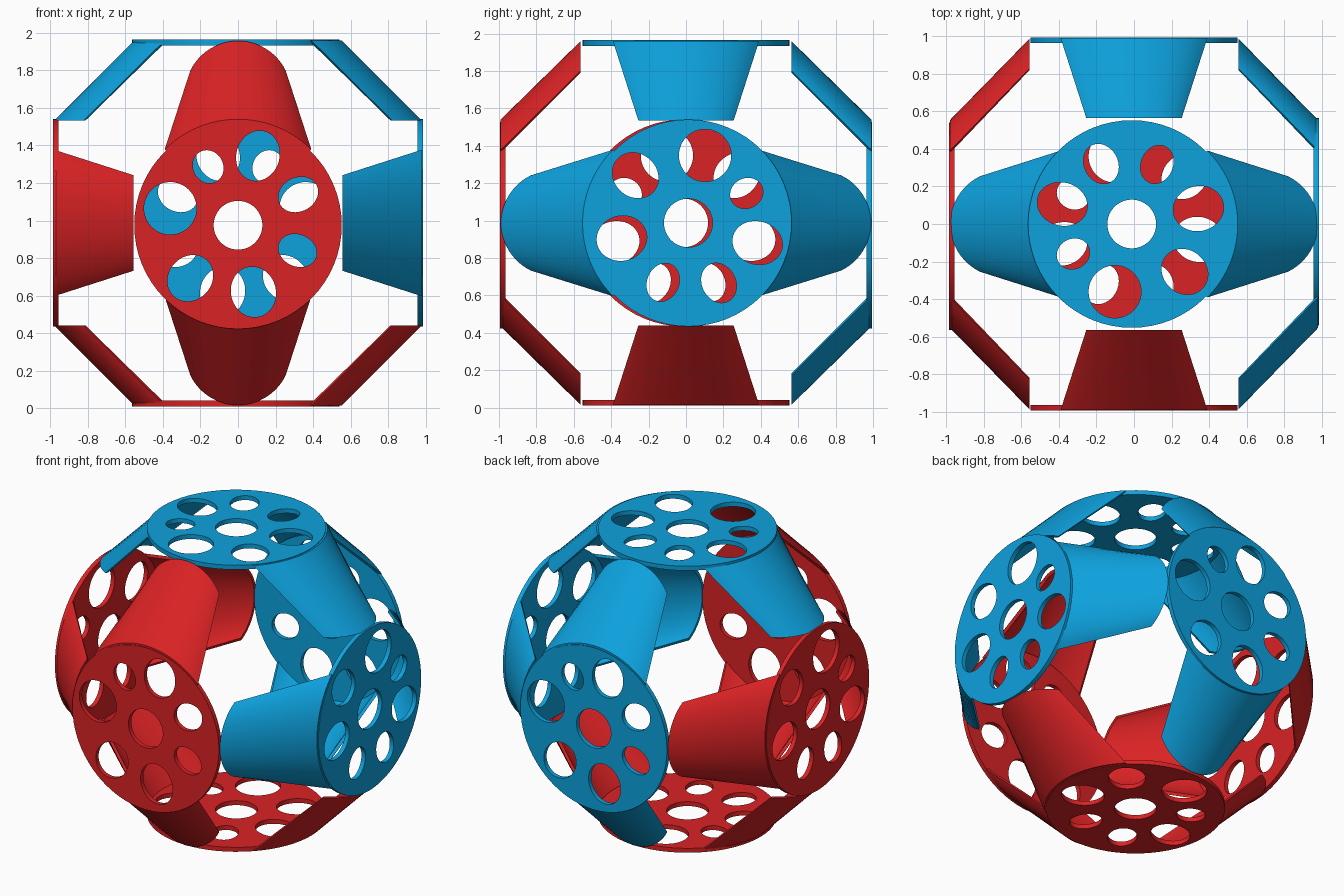
import bpy, bmesh, math
from mathutils import Vector, Matrix

if "Cube" in bpy.data.objects:
    bpy.data.objects.remove(bpy.data.objects["Cube"])

CENTRE = Vector((0, 0, 0.987))
EXTENT = (0.986, 0.995, 0.977)      # distance of the outer faces along x, y, z
R, DEPTH, THICK = 0.553, 0.43, 0.03


def material(name, rgb):
    m = bpy.data.materials.new(name)
    m.diffuse_color = (*rgb, 1)
    m.use_nodes = True
    m.node_tree.nodes["Principled BSDF"].inputs["Base Color"].default_value = m.diffuse_color
    return m


red = material("red", (0.70, 0.016, 0.018))
blue = material("blue", (0.004, 0.36, 0.73))

# Holes around the hub: angle, distance from centre, radial and sideways radius
HOLES = [(207, 0.35, 0.09, 0.08), (256, 0.372, 0.14, 0.14), (318, 0.38, 0.13, 0.115),
         (13, 0.365, 0.135, 0.12), (67, 0.345, 0.105, 0.085), (117, 0.36, 0.11, 0.09),
         (164, 0.385, 0.135, 0.115)]


def add(name, mesh, mat, matrix):
    ob = bpy.data.objects.new(name, mesh)
    bpy.context.collection.objects.link(ob)
    mesh.materials.clear()
    mesh.materials.append(mat)
    ob.matrix_world = matrix
    bpy.ops.object.select_all(action='DESELECT')
    ob.select_set(True)
    bpy.context.view_layer.objects.active = ob
    bpy.ops.object.shade_smooth_by_angle(angle=math.radians(35))
    return ob


def ellipse(cx, cy, rx, ry, turn=0, n=48):
    rot = Matrix.Rotation(turn, 2)
    return [Vector((cx, cy)) + rot @ Vector((rx * math.cos(2 * math.pi * i / n),
                                            ry * math.sin(2 * math.pi * i / n))) for i in range(n)]


# Pierced disc, drawn as a filled flat curve and extruded
def disc_mesh():
    cu = bpy.data.curves.new("disc_outline", 'CURVE')
    cu.dimensions, cu.fill_mode = '2D', 'BOTH'
    cu.extrude = THICK / 2
    loops = [ellipse(0, 0, R, R, n=64), ellipse(0, 0, 0.13, 0.13)]
    for deg, d, rr, rs in HOLES:
        a = math.radians(deg)
        loops.append(ellipse(d * math.cos(a), d * math.sin(a), rr, rs, a))
    for pts in loops:
        sp = cu.splines.new('POLY')
        sp.points.add(len(pts) - 1)
        for p, q in zip(sp.points, pts):
            p.co = (q.x, q.y, 0, 1)
        sp.use_cyclic_u = True
    tmp = bpy.data.objects.new("disc_helper", cu)
    bpy.context.collection.objects.link(tmp)
    bpy.context.view_layer.update()
    me = bpy.data.meshes.new_from_object(tmp.evaluated_get(bpy.context.evaluated_depsgraph_get()))
    bpy.data.objects.remove(tmp)
    bm = bmesh.new()
    bm.from_mesh(me)
    bmesh.ops.remove_doubles(bm, verts=bm.verts, dist=1e-5)
    bmesh.ops.translate(bm, verts=bm.verts, vec=(0, 0, -THICK / 2))
    bmesh.ops.recalc_face_normals(bm, faces=bm.faces)
    bm.to_mesh(me)
    bm.free()
    return me


# Curved tapering arm: a ruled strip from the disc rim to a narrower arc
def arm_mesh(tip, n=24):
    bm = bmesh.new()
    rings = []
    for inset in (0, 0.02):
        for end in (0, 1):
            ring = []
            for i in range(n + 1):
                s = 2 * i / n - 1
                r, a, c, w = ((R, math.radians(45), 0, -0.004), (0.283, math.radians(64), tip - 0.283, -DEPTH))[end]
                ring.append(bm.verts.new((c + (r - inset) * math.cos(a * s), (r - inset) * math.sin(a * s), w)))
            rings.append(ring)
    o0, o1, i0, i1 = rings
    for a, b in ((o0, o1), (i1, i0), (o1, i1), (i0, o0)):
        for k in range(n):
            bm.faces.new((a[k], a[k + 1], b[k + 1], b[k]))
    for k in (0, n):
        bm.faces.new((o0[k], o1[k], i1[k], i0[k]))
    bmesh.ops.recalc_face_normals(bm, faces=bm.faces)
    me = bpy.data.meshes.new("arm")
    bm.to_mesh(me)
    bm.free()
    return me


# Each panel: outward direction, arm direction, small disc offset, colour
PANELS = {
    "top": ((0, 0, 1), (1, 0, 0), (-0.012, 0, 0), blue),
    "bottom": ((0, 0, -1), (1, 0, 0), (-0.012, 0, 0), red),
    "front": ((0, -1, 0), (0, 0, -1), (0, 0, -0.012), red),
    "back": ((0, 1, 0), (0, 0, -1), (0, 0, -0.012), blue),
    "right": ((1, 0, 0), (0, -1, 0), (0, 0.012, 0), blue),
    "left": ((-1, 0, 0), (0, 1, 0), (0, -0.012, 0), red),
}
disc = disc_mesh()
for name, (n, u, shift, mat) in PANELS.items():
    n, u, shift = Vector(n), Vector(u), Vector(shift)
    reach = sum(abs(c) * e for c, e in zip(n, EXTENT))
    tip = sum(abs(c) * e for c, e in zip(u, EXTENT)) - 0.006
    frame = Matrix((u, n.cross(u), n)).transposed().to_4x4()
    place = Matrix.Translation(CENTRE + n * reach) @ frame
    add(name + "_disc", disc.copy(), mat, Matrix.Translation(shift) @ place)
    for i, turn in enumerate((0, math.pi)):
        add(f"{name}_arm_{i + 1}", arm_mesh(tip), mat, place @ Matrix.Rotation(turn, 4, 'Z'))
